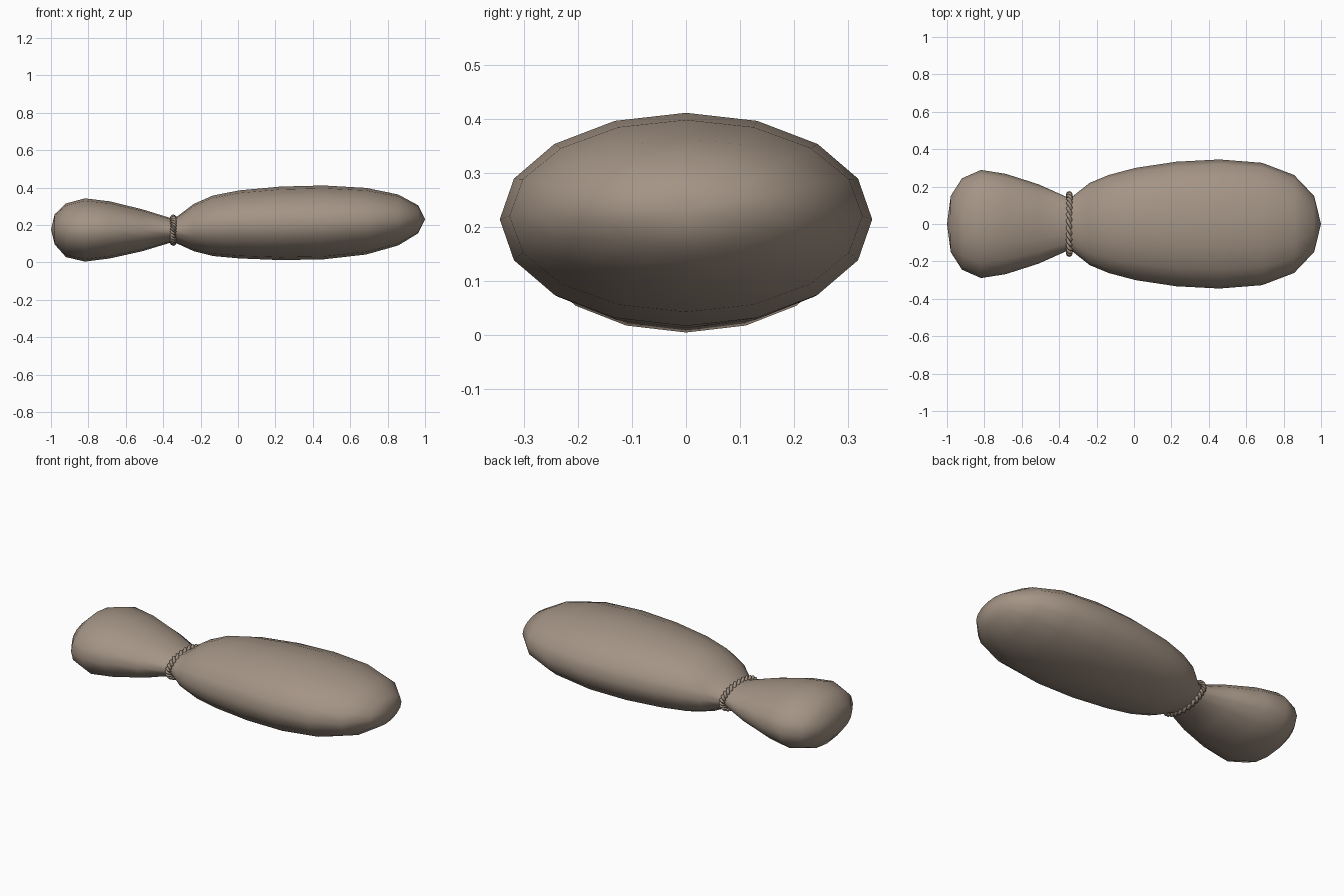
import bpy, math

if "Cube" in bpy.data.objects:
    bpy.data.objects.remove(bpy.data.objects["Cube"])

SIDES = 16

def material(name, rgb):
    m = bpy.data.materials.new(name)
    m.diffuse_color = (*rgb, 1)
    m.use_nodes = True
    m.node_tree.nodes["Principled BSDF"].inputs["Base Color"].default_value = m.diffuse_color
    return m

cloth = material("tan cloth", (0.37, 0.295, 0.235))
cord_mat = material("tan cord", (0.35, 0.28, 0.22))

def add_mesh(name, verts, faces, mat):
    me = bpy.data.meshes.new(name)
    me.from_pydata(verts, [], faces)
    me.materials.append(mat)
    for p in me.polygons:
        p.use_smooth = True
    ob = bpy.data.objects.new(name, me)
    bpy.context.collection.objects.link(ob)
    return ob

# Sack: stations of (x, half width, bottom z, top z), closed with a point at each end
stations = [
    (-0.98, 0.150, 0.096, 0.257), (-0.92, 0.244, 0.028, 0.315),
    (-0.818, 0.289, 0.004, 0.342), (-0.685, 0.268, 0.021, 0.326),
    (-0.51, 0.212, 0.060, 0.283), (-0.365, 0.147, 0.104, 0.238),
    (-0.325, 0.150, 0.100, 0.245), (-0.237, 0.220, 0.060, 0.312),
    (-0.135, 0.262, 0.034, 0.357), (0.008, 0.300, 0.021, 0.385),
    (0.227, 0.333, 0.012, 0.405), (0.457, 0.345, 0.016, 0.411),
    (0.685, 0.327, 0.042, 0.398), (0.856, 0.262, 0.090, 0.363),
    (0.963, 0.150, 0.155, 0.305),
]
verts, faces = [], []
for x, w, lo, hi in stations:
    for i in range(SIDES):
        a = 2 * math.pi * i / SIDES
        verts.append((x, w * math.cos(a), (lo + hi) / 2 + (hi - lo) / 2 * math.sin(a)))
n = len(stations)
for s in range(n - 1):
    for i in range(SIDES):
        j = (i + 1) % SIDES
        a, b = s * SIDES, (s + 1) * SIDES
        faces.append((a + i, b + i, b + j, a + j))
first, last = len(verts), len(verts) + 1
verts += [(-1, 0, 0.175), (1, 0, 0.23)]
for i in range(SIDES):
    j = (i + 1) % SIDES
    faces.append((first, i, j))
    b = (n - 1) * SIDES
    faces.append((last, b + j, b + i))
sack = add_mesh("tied_sack", verts, faces, cloth)

# Cord: two strands twisted round each other about the neck
def strand(name, phase, twists=14, steps=168, sides=8):
    verts, faces = [], []
    for k in range(steps):
        t = 2 * math.pi * k / steps
        tw = twists * t + phase
        out = 0.007 * math.cos(tw)
        cx = -0.346 + 0.007 * math.sin(tw)
        for i in range(sides):
            a = 2 * math.pi * i / sides
            r = out + 0.0105 * math.cos(a)
            verts.append((cx + 0.0105 * math.sin(a),
                          (0.158 + r) * math.cos(t),
                          0.172 + (0.066 + r) * math.sin(t)))
    for k in range(steps):
        for i in range(sides):
            a, b, j = k * sides, ((k + 1) % steps) * sides, (i + 1) % sides
            faces.append((a + i, a + j, b + j, b + i))
    return add_mesh(name, verts, faces, cord_mat)

strand("cord_strand_a", 0)
strand("cord_strand_b", math.pi)
